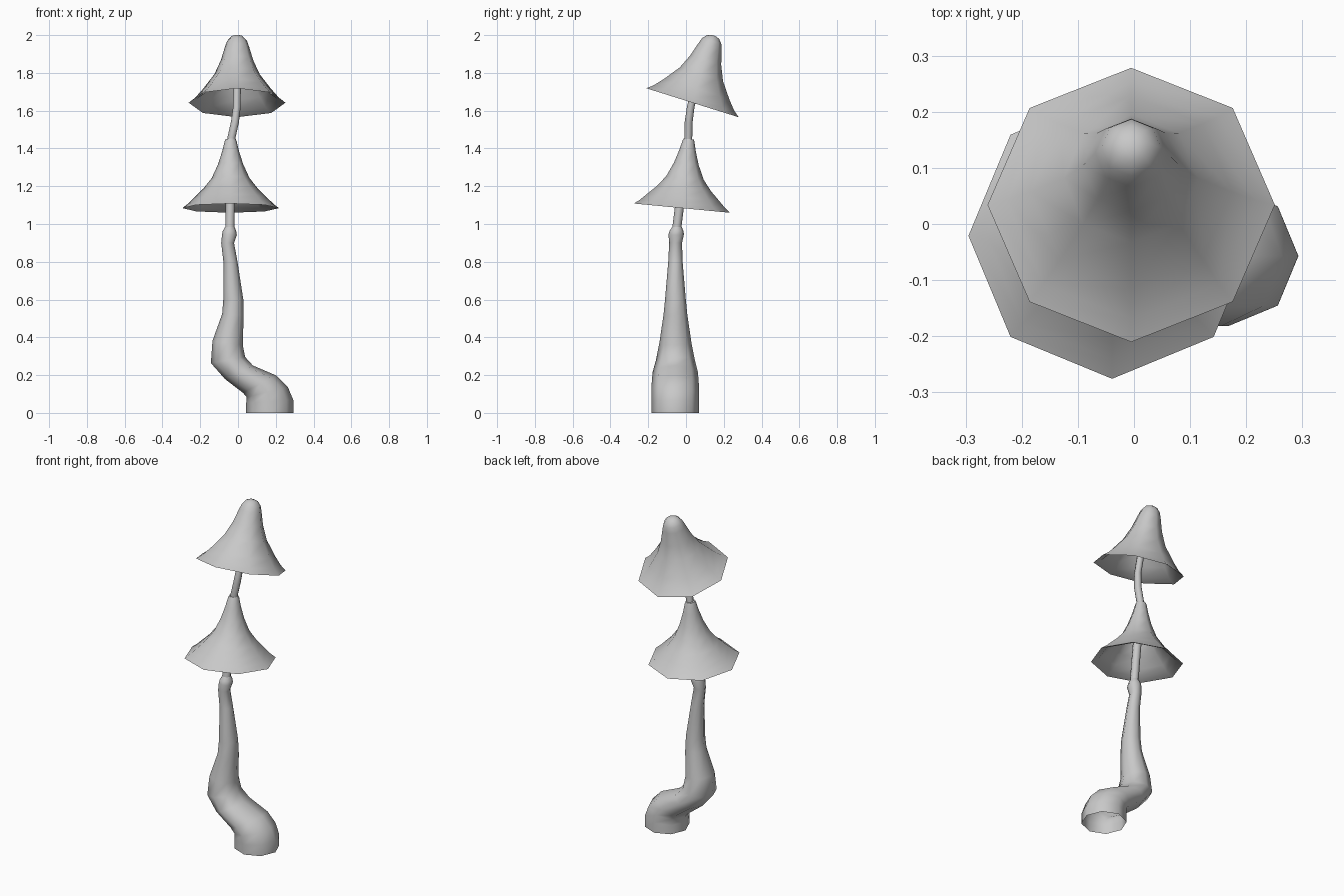
import bpy, math
from mathutils import Vector, Matrix

SIDES = 8
grey = bpy.data.materials.new("mushroom grey")
grey.diffuse_color = (0.58, 0.58, 0.58, 1)


def loft(name, rings, close_end=True):
    """Skin a list of rings (each SIDES points) into one smooth object."""
    verts = [p for ring in rings for p in ring]
    faces = []
    for k in range(len(rings) - 1):
        for i in range(SIDES):
            j = (i + 1) % SIDES
            a, b = k * SIDES, (k + 1) * SIDES
            faces.append((a + i, a + j, b + j, b + i))
    if close_end:
        a = (len(rings) - 1) * SIDES
        faces.append(tuple(a + i for i in range(SIDES)))
    me = bpy.data.meshes.new(name)
    me.from_pydata([tuple(v) for v in verts], [], faces)
    me.materials.append(grey)
    ob = bpy.data.objects.new(name, me)
    bpy.context.collection.objects.link(ob)
    bpy.ops.object.select_all(action='DESELECT')
    ob.select_set(True)
    bpy.context.view_layer.objects.active = ob
    bpy.ops.object.shade_smooth_by_angle(angle=math.radians(62))
    return ob


def ring(center, u, v, ru, rv):
    out = []
    for i in range(SIDES):
        t = 2 * math.pi * i / SIDES
        out.append(Vector(center) + u * ru * math.cos(t) + v * rv * math.sin(t))
    return out


def stem(name, pts):
    """pts: x, y, z, lean of the cross-section in degrees, radius, depth radius."""
    rings = []
    for x, y, z, lean, r, d in pts:
        a = math.radians(lean)
        u = Vector((math.cos(a), 0, math.sin(a)))
        rings.append(ring((x, y, z), u, Vector((0, 1, 0)), r, d))
    return loft(name, rings, close_end=False)


def cap(name, center, tilt, outer):
    """Thin bell shell lofted from the inner roof, over the rim, to the tip."""
    m = Matrix.Translation(center) @ Matrix.Rotation(math.radians(-tilt), 4, 'X')
    X, Y = Vector((1, 0, 0)), Vector((0, 1, 0))
    # the inner side follows the outer side just below it
    inner = [(r - 0.008, h - 0.008) for r, h in outer[1:7]]
    profile = inner[::-1] + outer
    rings = [[m @ p for p in ring((0, 0, h), X, Y, r, r)] for r, h in profile]
    return loft(name, rings)


# Thick crooked main stem, open at the foot
stem("main_stem", [
    (0.168, -0.057, 0.00, 0, 0.125, 0.125),
    (0.168, -0.057, 0.06, 4, 0.125, 0.125),
    (0.155, -0.057, 0.110, 14, 0.112, 0.125),
    (0.115, -0.057, 0.152, 27, 0.100, 0.125),
    (0.005, -0.057, 0.215, 26, 0.082, 0.120),
    (-0.053, -0.056, 0.280, 10, 0.092, 0.103),
    (-0.055, -0.056, 0.37, -8, 0.081, 0.085),
    (-0.027, -0.056, 0.52, -4, 0.057, 0.063),
    (-0.025, -0.056, 0.60, 2, 0.053, 0.055),
    (-0.04, -0.056, 0.80, 5, 0.037, 0.038),
    (-0.055, -0.055, 0.90, 0, 0.034, 0.034),
    (-0.045, -0.052, 0.945, -5, 0.039, 0.041),
    (-0.045, -0.050, 0.965, 0, 0.035, 0.036),
    (-0.043, -0.048, 0.985, 0, 0.024, 0.025),
])

# Thin neck below the lower cap
stem("lower_neck", [
    (-0.043, -0.050, 0.97, 0, 0.024, 0.024),
    (-0.041, -0.035, 1.09, 0, 0.024, 0.024),
    (-0.040, -0.015, 1.25, 0, 0.024, 0.024),
])

# Thin bent neck between the caps
stem("upper_neck", [
    (-0.036, 0.012, 1.42, -8, 0.021, 0.021),
    (-0.034, 0.012, 1.46, -12, 0.021, 0.021),
    (-0.016, 0.014, 1.54, -12, 0.021, 0.021),
    (-0.006, 0.025, 1.62, -4, 0.020, 0.020),
    (-0.005, 0.055, 1.74, 0, 0.020, 0.020),
    (-0.005, 0.085, 1.85, 0, 0.020, 0.020),
])

# Two bell-shaped caps with a flared rim
cap("lower_cap", (-0.039, -0.021, 1.084), 5.5, [
    (0.256, 0.0), (0.225, 0.024), (0.192, 0.057), (0.145, 0.103),
    (0.100, 0.160), (0.066, 0.235), (0.044, 0.305), (0.032, 0.355),
    (0.027, 0.367)])
cap("upper_cap", (-0.005, 0.034, 1.642), 17.4, [
    (0.256, 0.0), (0.222, 0.028), (0.180, 0.077), (0.120, 0.158),
    (0.086, 0.235), (0.064, 0.31), (0.053, 0.342), (0.034, 0.365),
    (0.012, 0.373)])
